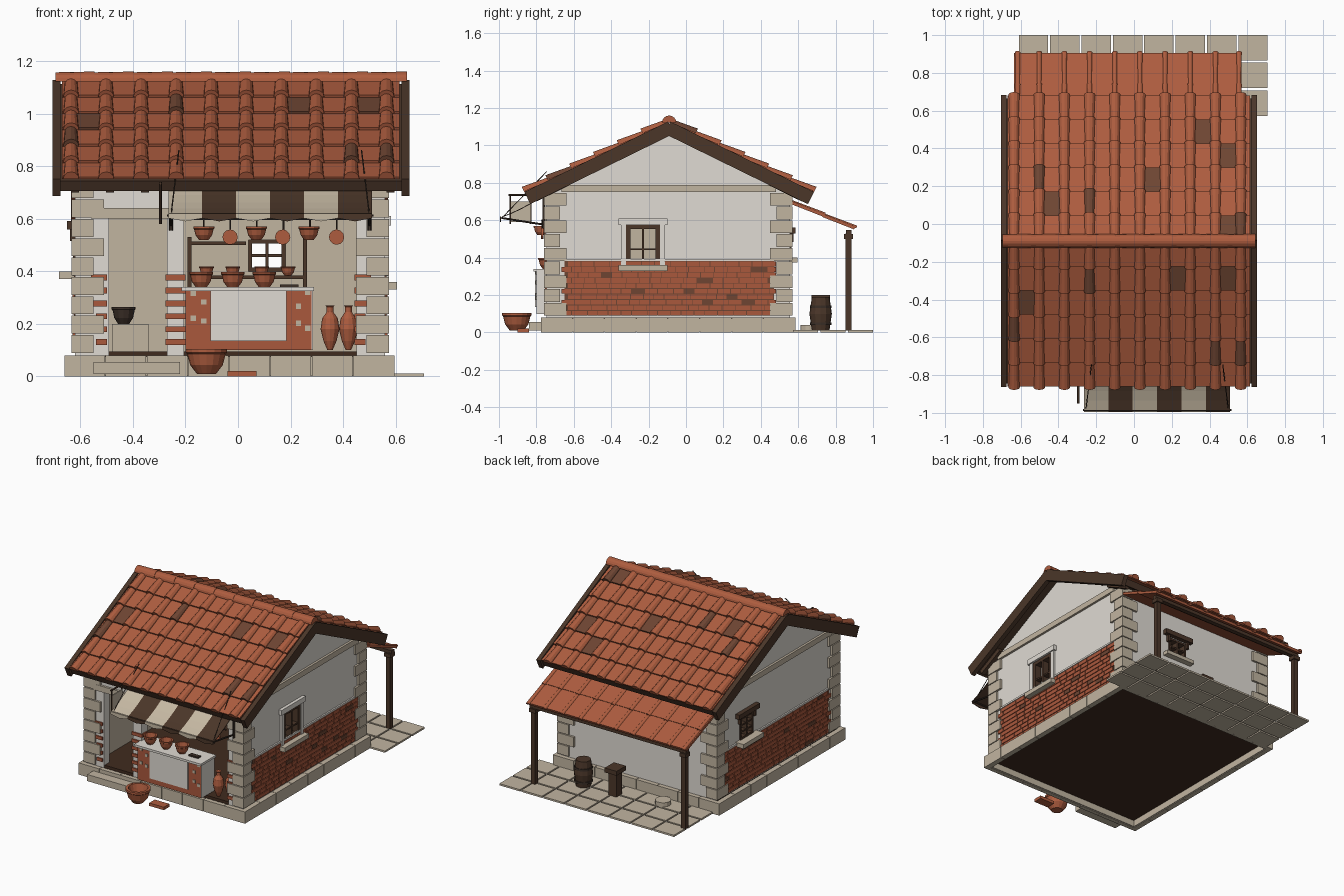
import bpy, bmesh, math, random
from itertools import product
from mathutils import Vector

random.seed(4)
if "Cube" in bpy.data.objects:
    bpy.data.objects.remove(bpy.data.objects["Cube"])


def material(name, *srgb):
    mat = bpy.data.materials.new(name)
    mat.use_nodes = True
    colour = [(c / 255) ** 2.2 for c in srgb] + [1]
    mat.diffuse_color = colour
    mat.node_tree.nodes["Principled BSDF"].inputs["Base Color"].default_value = colour
    return mat


TERRA = material("terracotta", 172, 93, 65)
BURNT = material("burnt tile", 110, 71, 54)
BRICK = material("brick", 168, 89, 63)
STONE = material("stone", 192, 179, 159)
PLASTER = material("plaster", 223, 218, 210)
WOOD = material("dark wood", 76, 57, 45)
FLOOR = material("floor earth", 66, 47, 36)
CREAM = material("cream cloth", 197, 184, 162)
IRON = material("iron", 62, 51, 44)


class Part:
    """One object gathered from boxes and lofts."""
    def __init__(self, name, *mats):
        self.name, self.mats, self.bm = name, mats, bmesh.new()

    def box(self, lo, hi, m=0, f=None):
        v = [self.bm.verts.new(f(*p) if f else p) for p in product(*zip(lo, hi))]
        for q in ("0132", "4675", "0451", "2376", "0264", "1573"):
            self.bm.faces.new([v[int(i)] for i in q]).material_index = m
        return self

    def loft(self, rings, m=0):
        rows = [[self.bm.verts.new(p) for p in ring] for ring in rings]
        n = len(rows[0])
        faces = [rows[0], rows[-1]]
        for a, b in zip(rows, rows[1:]):
            faces += [(a[i], a[(i + 1) % n], b[(i + 1) % n], b[i]) for i in range(n)]
        for face in faces:
            self.bm.faces.new(face).material_index = m
        return self

    def lathe(self, at, profile, m=0, n=12):
        turn = [math.tau * i / n for i in range(n)]
        return self.loft([[(at[0] + r * math.cos(a), at[1] + r * math.sin(a), at[2] + z)
                           for a in turn] for r, z in profile], m)

    def rod(self, a, b, r, m=0, n=6):
        a, b = Vector(a), Vector(b)
        q = (b - a).to_track_quat("Z", "Y")
        ring = [q @ Vector((r * math.cos(math.tau * i / n), r * math.sin(math.tau * i / n), 0))
                for i in range(n)]
        return self.loft([[p + a for p in ring], [p + b for p in ring]], m)

    def done(self, paint=None):
        bmesh.ops.recalc_face_normals(self.bm, faces=self.bm.faces)
        if paint:
            for face in self.bm.faces:
                face.material_index = paint(face.normal)
        mesh = bpy.data.meshes.new(self.name)
        self.bm.to_mesh(mesh)
        for mat in self.mats:
            mesh.materials.append(mat)
        bpy.context.collection.objects.link(bpy.data.objects.new(self.name, mesh))


# Main dimensions
X0, X1, Y0, Y1 = -.62, .56, -.745, .555
BASE, TOP, THICK, RIDGE = .08, .75, .06, -.09

# Plinth blocks on a thin core, raised floor, step and paved yard
plinth = Part("plinth", STONE)
for lo, hi, flip in ((X0 - .04, X1 + .035, 0), (Y0 - .03, Y1 + .03, 1)):
    step = (hi - lo) / 8
    for i in range(8):
        a, b = lo + i * step, lo + (i + 1) * step - .003
        for c in ((X0 - .04, X1) if flip else (Y0 - .03, Y1)):
            d = c + (.035 if flip else .03)
            plinth.box((c, a, 0) if flip else (a, c, 0), (d, b, BASE) if flip else (b, d, BASE))
for x in (X0 - .034, X1 - .006):
    plinth.box((x, Y0 - .024, .004), (x + .034, Y1 + .024, BASE - .004))
for y in (Y0 - .024, Y1 - .006):
    plinth.box((X0, y, .004), (X1, y + .03, BASE - .004))
plinth.done()
Part("floor", FLOOR).box((X0 + .004, Y0 + .008, .045), (X1 - .008, Y1 - .008, .095)).done()
Part("door_step", STONE).box((-.55, -.84, .01), (-.22, -.77, .055)).done()
yard = Part("yard_paving", STONE)
for i, j in product(range(8), range(3)):
    x, y = -.61 + i * .166, .572 + j * .147
    yard.box((x, y, 0), (x + .156, y + .135, .012))
yard.done()


# Walls with one window opening each, lined in stone inside
def on_wall(side):
    if side == "back":
        return lambda u, z, d: (u, Y1 + d, z)
    if side == "left":
        return lambda u, z, d: (X1 + d, u, z)
    return lambda u, z, d: (X0 - d, u, z)


def wall(side, lo, hi, u0, u1, z0, z1, inward):
    f, part = on_wall(side), Part(side + "_wall", PLASTER, STONE)
    for a, b, c, d in ((lo, u0, BASE, TOP), (u1, hi, BASE, TOP),
                       (u0, u1, BASE, z0), (u0, u1, z1, TOP)):
        part.box((a, c, -THICK), (b, d, 0), 0, f)
    part.done(lambda n: int(n.dot(Vector(inward)) > .5))


def window(side, u0, u1, z0, z1, sill_z, reach, w, bars, jambs):
    f, part = on_wall(side), Part(side + "_window", WOOD, STONE, PLASTER)
    mid = (u0 + u1) / 2
    for a, b in ((u0, u0 + w), (mid - .006, mid + .006), (u1 - w, u1)):
        part.box((a, z0, -.04), (b, z1, .008), 0, f)
    for z in (z0, z1 - w):
        part.box((u0, z, -.04), (u1, z + w, .008), 0, f)
    for z in bars:
        part.box((u0, z, -.03), (u1, z + .01, .004), 0, f)
    part.box((u0 - .04, sill_z, -.01), (u1 + .04, z0, reach), 1, f)
    if jambs:
        part.box((u0 - .04, z1, -.01), (u1 + .04, z1 + .035, .022), 2, f)
        for a, b in ((u0 - .028, u0), (u1, u1 + .028)):
            part.box((a, z0, -.01), (b, z1, .014), 2, f)
    else:
        part.box((u0 - .04, z1 + .01, -.01), (u1 + .04, z1 + .042, .03), 0, f)
        for u in (u0 - .015, u1):
            part.box((u, z1 - .035, 0), (u + .015, z1 + .01, .02), 0, f)
    part.done()


wall("left", Y0, Y1, -.32, -.14, .36, .575, (-1, 0, 0))
wall("right", Y0, Y1, .17, .31, .4, .55, (1, 0, 0))
wall("back", X0 + THICK, X1 - THICK, .04, .18, .4, .52, (0, -1, 0))
window("left", -.32, -.14, .36, .575, .33, .045, .022, (.44,), True)
window("right", .17, .31, .4, .55, .37, .06, .014, (.445, .49), False)
window("back", .04, .18, .4, .52, .375, .04, .014, (.455,), False)

# Front piers, heads and gables
front = Part("front_wall", PLASTER, STONE)
for a, b in ((X0, -.49), (-.27, -.205), (.45, X1)):
    front.box((a, Y0, BASE), (b, Y0 + THICK, TOP))
front.box((-.49, Y0, .62), (.45, Y0 + THICK, TOP))
front.done(lambda n: int(n.y > .5))
Part("door_lintel", STONE).box((-.56, Y0 - .015, .6), (-.24, Y0 + THICK, .64)).done()
gable, belt = Part("gables", PLASTER), Part("gable_belts", STONE)
for x, out in ((X0, X0 - .015), (X1 - THICK, X1 - .01)):
    gable.loft([[(x + t, Y0, TOP), (x + t, Y1, TOP), (x + t, RIDGE, 1.075)] for t in (0, THICK)])
    belt.box((out, Y0 + .08, TOP), (out + .025, Y1 - .075, TOP + .038))
gable.done()
belt.done()

# Corner stones with alternating long arms
quoins = Part("corner_stones", STONE)
for i, cx, cy in product(range(9), (0, 1), (0, 1)):
    z, e = BASE + .01 + i * .0735, .014
    x, sx = (X1 + e, -1) if cx else (X0 - e, 1)
    y, sy = (Y1 + e, -1) if cy else (Y0 - e, 1)
    long, short = (.125, .085) if i % 2 else (.085, .12)
    quoins.box((x, y, z), (x + sx * long, y + sy * .05, z + .068))
    quoins.box((x, y, z), (x + sx * .05, y + sy * short, z + .068))
quoins.done()

# Exposed brickwork on both sides and at the front openings
bricks, ledge = Part("brickwork", BRICK, BURNT), Part("plaster_edges", PLASTER)
for side in ("left", "right"):
    f = on_wall(side)
    ledge.box((Y0 + .07, .382, 0), (Y1 - .07, .394, .01), 0, f)
    bricks.box((-.65, .09, 0), (.47, .382, .004), 1, f)
    for row in range(10):
        z, u = .09 + row * .0293, -.665 + .035 * (row % 2)
        while u < .46:
            end = u + random.choice((.055, .07, .085))
            bricks.box((u, z, 0), (min(end, .485) - .004, z + .0245, .009),
                       int(random.random() < .06), f)
            u = end
for row, (x, s) in product(range(6), ((-.505, -1), (-.27, 1), (-.205, -1), (.45, 1))):
    z = .12 + row * .049
    bricks.box((x - s * .006, Y0 - .008, z), (x + s * (.035 + .02 * (row % 2)), Y0 + .05, z + .022))
bricks.done()
ledge.done()


# Main roof: deck, barge boards, tiles and ridge
def slope(oy, oz, side, angle):
    sn, c = math.sin(angle), math.cos(angle)
    return lambda x, s, n: (x, oy + side * (s * c + n * sn), oz - s * sn + n * c)


def tile_rows(part, f, length, rows, lift, r, thick, lo, hi, burnt_pans=(), burnt_caps=()):
    step, first, pitch = length / rows, -.635, .1333
    for row in range(rows):
        s = row * step
        g = lambda x, t, n: f(x, t, n + lift * (t - s) / step)
        for col in range(11):
            x = first + (col - 1) * pitch
            part.box((max(x, lo), s, 0), (min(x + pitch, hi), s + step, thick),
                     int((row, col) in burnt_pans), g)
            if col < 10:
                xc = min(max(x + pitch, lo + r), hi - r)
                arc = [math.pi * i / 6 for i in range(7)]
                part.loft([[g(xc + k * r * math.cos(a), t, thick - .006 + k * r * math.sin(a))
                            for a in arc] for t, k in ((s, .85), (s + step + .008, 1.05))],
                          int((row, col) in burnt_caps))


deck, tiles = Part("roof_timber", WOOD), Part("roof_tiles", TERRA, BURNT)
BURNT_PANS = {-1: ((1, 7), (2, 1), (1, 9)), 1: ((4, 8), (2, 6), (3, 9), (0, 9), (1, 2))}
BURNT_CAPS = {-1: ((3, 0), (4, 8), (4, 9), (1, 3)), 1: ((2, 1), (1, 3), (0, 9))}
for side in (-1, 1):
    f = slope(RIDGE, 1.115, side, .456)
    deck.box((-.69, 0, -.03), (.635, .84, -.002), 0, f)
    for x in (-.705, .622):
        deck.box((x, 0, -.058), (x + .03, .855, .014), 0, f)
    deck.box((-.69, .825, -.045), (.635, .84, -.004), 0, f)
    for i in range(10):
        deck.box((-.635 + i * .1333, .62, -.06), (-.605 + i * .1333, .82, -.03), 0, f)
    tile_rows(tiles, f, .848, 6, .01, .029, .01, -.67, .615, BURNT_PANS[side], BURNT_CAPS[side])
deck.done()
tiles.done()
ridge = Part("ridge_tiles", TERRA)
for i in range(9):
    x = -.695 + i * .1485
    ridge.loft([[(x + t, RIDGE + r * math.cos(a), 1.122 + r * math.sin(a))
                 for a in [math.pi * k / 8 for k in range(9)]] for t, r in ((0, .035), (.15, .038))])
ridge.done()

# Rear lean-to
lean = Part("lean_to_tiles", TERRA)
tile_rows(lean, slope(.56, .687, 1, .39), .365, 2, .003, .014, .016, -.63, .57)
lean.done()
posts = Part("lean_to_posts", WOOD).box((-.62, .855, .525), (.56, .885, .548))
for x in (-.6, .535):
    posts.box((x - .016, .854, .01), (x + .016, .886, .53))
    posts.box((x - .024, .846, .5), (x + .024, .894, .526))
posts.done()

# Counter with plaster panels, slab and a chopper
counter = Part("counter", BRICK, PLASTER, STONE).box((-.2, -.8, .1), (.28, -.66, .325))
counter.box((-.105, -.806, .135), (.185, -.79, .325), 1)
counter.box((.27, -.799, .1), (.285, -.66, .325), 1)
counter.box((-.215, -.815, .325), (.29, -.65, .34), 1)
for x, z in product((-.18, -.14, .22, .255), (.16, .25)):
    z += random.uniform(0, .06)
    counter.box((x, -.804, z), (x + .02, -.79, z + .02), 2)
counter.done()
Part("chopper", IRON).box((.16, -.76, .34), (.23, -.73, .35)).done()

# Shelves, hearth and cauldron inside
shelf = Part("back_shelves", WOOD)
for z, end in ((.37, .26), (.5, .03)):
    shelf.box((-.18, .42, z), (end, .49, z + .014))
for x in (-.185, .255):
    shelf.box((x - .008, .42, .1), (x + .008, .49, .53))
shelf.done()
Part("hearth", STONE).box((-.48, .28, .09), (-.34, .49, .2)).done()
POT = ((.5, 0), (.85, .35), (1, .8), (1.08, .85), (1.08, 1), (.85, 1), (.6, .3))
scaled = lambda r, h: [(a * r, b * h) for a, b in POT]
Part("cauldron", IRON).lathe((-.435, .4, .2), scaled(.042, .065)).done()

# Bowls, hanging pots and pans, jars
ware = Part("pottery", TERRA)
for x in (-.14, -.02, .1):
    ware.lathe((x, -.745, .34), scaled(.042, .058))
for x in (-.12, -.02, .09, .19):
    ware.lathe((x, .455, .384), scaled(.026, .035))
for x in (-.13, .07, .27):
    ware.lathe((x, -.775, .52), scaled(.037, .05))
for x in (-.03, .17, .375):
    ware.rod((x, -.775, .53), (x, -.763, .53), .029, 0, 12)
ware.lathe((-.12, -.905, .01), scaled(.073, .095), 0, 16)
JAR = ((.01, 0), (.025, .035), (.036, .08), (.03, .12), (.013, .145), (.013, .165), (.018, .17))
for x, y in ((.35, -.71), (.42, -.68)):
    ware.lathe((x, y, .1), JAR)
ware.box((-.04, -.9, 0), (.07, -.84, .02))
ware.done()
rail = Part("hanging_rail", IRON).rod((-.2, -.77, .6), (.45, -.77, .6), .005)
for i in range(6):
    x = -.13 + i * .101
    rail.rod((x, -.77, .55), (x, -.77, .6), .003)
rail.done()

# Striped awning with its frame and ropes
awning, frame = Part("awning", CREAM, WOOD), Part("awning_frame", IRON)
cloth = lambda x, t, n: (x, -.785 - .2 * t, .715 - .1 * t - .03 * t * (1 - t) + n)
for i, j in product(range(6), range(4)):
    x = -.265 + i * .129
    awning.box((x, j / 4, 0), (x + .129, (j + 1) / 4, .005), i % 2, cloth)
    if j == 0:
        awning.loft([[(x, y, .62), (x + .129, y, .62), (x + .129, y, .602), (x + .065, y, .59),
                      (x, y, .602)] for y in (-.995, -.99)], i % 2)
awning.done()
frame.rod((-.27, -.985, .612), (.515, -.985, .612), .005)
for x, top in ((-.255, -.225), (.5, .47)):
    frame.rod((x, -.985, .612), (top, -.745, .86), .0025)
    frame.rod((x, -.985, .612), (x, -.75, .575), .006)
    frame.rod((x, -.76, .555), (x, -.76, .72), .008)
frame.done()

# Hanging board on a bracket
board = Part("hanging_board", STONE, WOOD).box((-.299, -.935, .59), (-.291, -.83, .7))
board.rod((-.295, -.95, .735), (-.295, -.74, .735), .006, 1)
for y in (-.94, -.83):
    board.rod((-.295, y, .58), (-.295, y, .74), .005, 1)
board.done()

# Yard barrel, block stool and millstone
barrel = Part("barrel", WOOD, IRON).lathe((.27, .72, .01), ((.047, 0), (.06, .09), (.047, .18)))
for z in (.04, .13):
    barrel.lathe((.27, .72, z), ((.058, 0), (.058, .014)), 1)
barrel.done()
stool = Part("block_stool", WOOD).box((0, .69, .01), (.06, .75, .17))
stool.box((-.015, .67, .17), (.075, .77, .2)).done()
Part("millstone", STONE).lathe((-.29, .66, .01), ((.05, 0), (.05, .03)), 0, 14).done()
